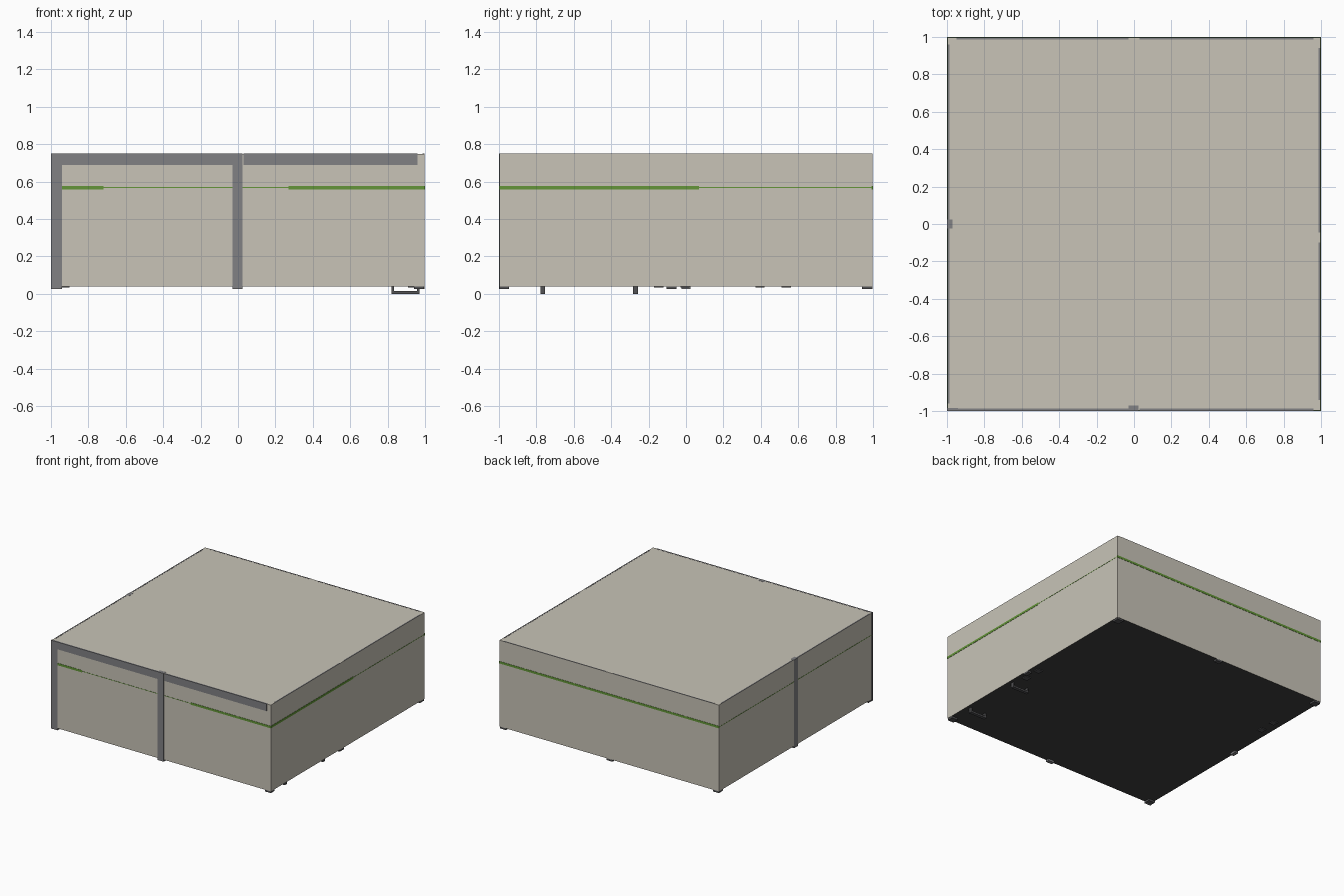
import bpy, bmesh

if "Cube" in bpy.data.objects:
    bpy.data.objects.remove(bpy.data.objects["Cube"])


def material(name, rgb):
    m = bpy.data.materials.new(name)
    m.diffuse_color = (*rgb, 1)
    m.use_nodes = True
    m.node_tree.nodes["Principled BSDF"].inputs["Base Color"].default_value = m.diffuse_color
    return m


BEIGE = material("beige panel", (0.58, 0.55, 0.475))
GREY = material("grey steel", (0.22, 0.22, 0.23))
DARK = material("dark floor", (0.05, 0.05, 0.053))
METAL = material("dark metal", (0.085, 0.085, 0.09))
GREEN = material("green trim", (0.125, 0.30, 0.04))


def box(name, x, y, z, mat):
    """Box from (min, max) ranges on each axis."""
    bm = bmesh.new()
    bmesh.ops.create_cube(bm, size=1)
    for v in bm.verts:
        v.co = [r[0] if c < 0 else r[1] for c, r in zip(v.co, (x, y, z))]
    me = bpy.data.meshes.new(name)
    bm.to_mesh(me)
    bm.free()
    me.materials.append(mat)
    ob = bpy.data.objects.new(name, me)
    bpy.context.collection.objects.link(ob)
    return ob


W = 0.997      # wall plane
TOP = 0.75

# Walls and roof, with a dark underside
body = box("wall_and_roof_shell", (-W, W), (-W, W), (0.04, TOP - 0.001), BEIGE)
body.data.materials.append(DARK)
for p in body.data.polygons:
    p.material_index = 1 if p.normal.z < -0.5 else 0

# Exposed columns: front left corner, front middle, left middle
box("front_left_column", (-1, -0.94), (-1, -0.985), (0.025, TOP), GREY)
box("front_middle_column", (-0.03, 0.025), (-1, -0.97), (0.025, TOP), GREY)
box("left_middle_column", (-1, -0.97), (-0.025, 0.025), (0.025, TOP), GREY)

# Feet of the columns hidden inside the walls
for name, x, y in (
        ("front_left_foot", (-0.997, -0.94), (-0.985, -0.945)),
        ("front_right_foot", (0.94, 0.995), (-0.995, -0.945)),
        ("back_left_foot", (-0.995, -0.94), (0.94, 0.995)),
        ("back_right_foot", (0.94, 0.995), (0.94, 0.995)),
        ("back_middle_foot", (-0.03, 0.025), (0.965, 0.997)),
        ("right_middle_foot", (0.965, 0.997), (-0.105, -0.05))):
    box(name, x, y, (0.025, 0.042), METAL)

# Top beams on the front face
for i, x in enumerate(((-0.94, -0.03), (0.03, 0.96))):
    box(f"front_beam_{i}", x, (-0.9995, -0.987), (0.69, TOP), GREY)

# Beam tops showing around the roof edge
for i, x in enumerate(((-0.95, -0.03), (0.03, 0.96))):
    box(f"back_beam_top_{i}", x, (0.987, W), (TOP - 0.004, TOP), GREY)
for i, y in enumerate(((-0.96, -0.025), (0.025, 0.96))):
    box(f"left_beam_top_{i}", (-W, -0.987), y, (TOP - 0.004, TOP), GREY)
for i, y in enumerate(((-0.94, -0.1), (-0.045, 0.94))):
    box(f"right_beam_top_{i}", (0.987, W), y, (TOP - 0.004, TOP), GREY)

# Green trim: a hairline right round, widened along some stretches
P = 0.9985
box("trim_hairline", (-P, P), (-P, P), (0.566, 0.570), GREEN)
WIDE = (0.559, 0.577)
for i, x in enumerate(((-0.94, -0.72), (0.27, 0.999))):
    box(f"front_trim_{i}", x, (-0.999, -0.99), WIDE, GREEN)
box("right_trim", (0.99, 0.999), (-0.999, 0.07), WIDE, GREEN)
box("back_trim", (-0.999, 0.999), (0.99, 0.999), WIDE, GREEN)

# Small plates under the floor
for side, x, ys in (("left", (-0.945, -0.90), (0.395, 0.535)),
                    ("right", (0.91, 0.96), (-0.145, -0.005))):
    for i, y in enumerate(ys):
        box(f"{side}_floor_plate_{i}", x, (y - 0.025, y + 0.025), (0.034, 0.042), METAL)

# U-shaped brackets under the right edge
for i, y in enumerate((-0.765, -0.27)):
    yr = (y - 0.013, y + 0.013)
    box(f"bracket_{i}_bar", (0.82, 0.97), yr, (0, 0.014), METAL)
    box(f"bracket_{i}_inner_leg", (0.82, 0.833), yr, (0.014, 0.042), METAL)
    box(f"bracket_{i}_outer_leg", (0.957, 0.97), yr, (0.014, 0.042), METAL)
